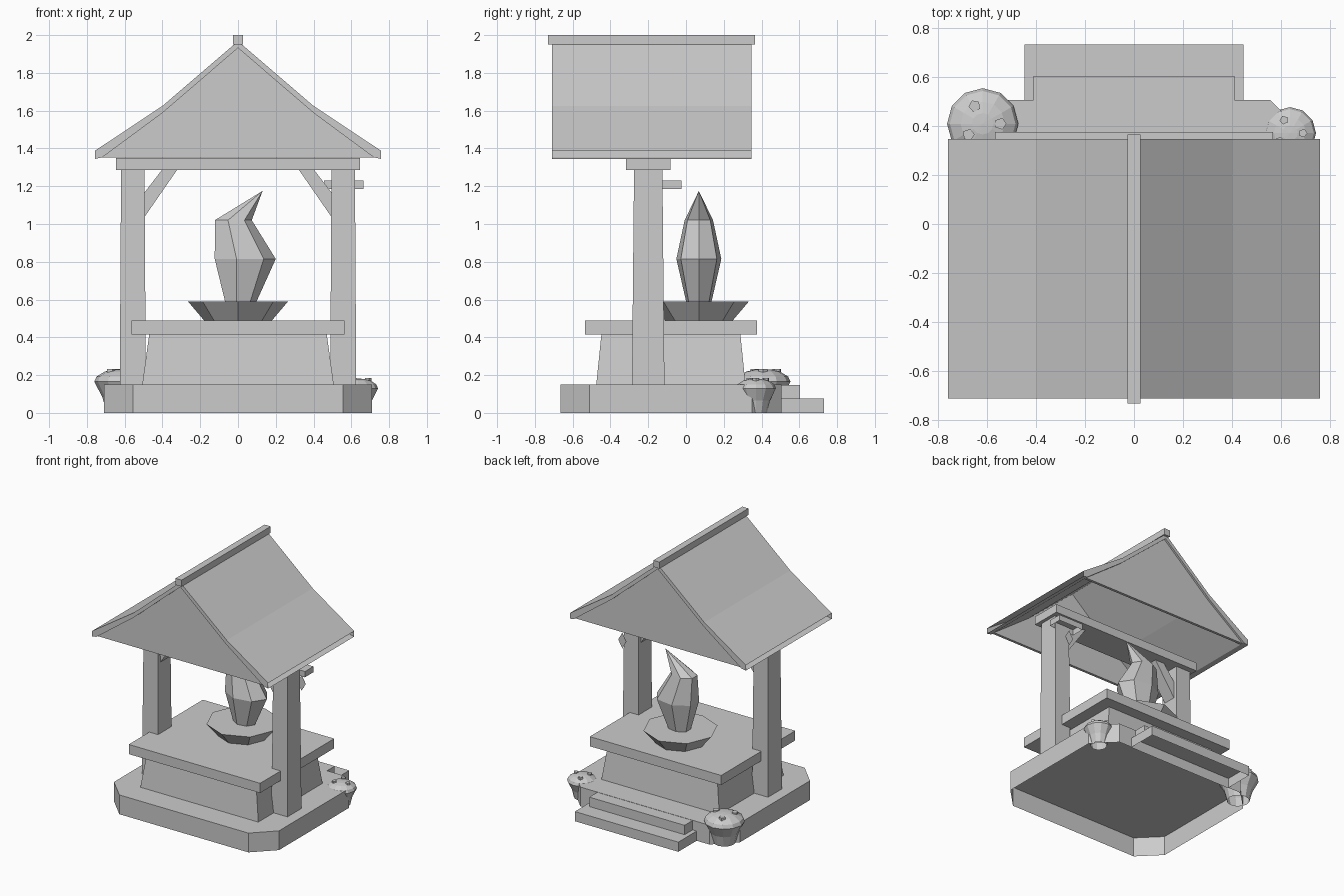
import bpy, bmesh, math

if "Cube" in bpy.data.objects:
    bpy.data.objects.remove(bpy.data.objects["Cube"], do_unlink=True)

stone = bpy.data.materials.new("light_grey")
stone.use_nodes = True
stone.diffuse_color = (0.6, 0.6, 0.6, 1)
stone.node_tree.nodes["Principled BSDF"].inputs["Base Color"].default_value = (0.6, 0.6, 0.6, 1)


def skin(name, loops, floor=True, gaps=()):
    """Join matching point loops with side faces and cap the ends."""
    bm = bmesh.new()
    loops = [[bm.verts.new(p) for p in loop] for loop in loops]
    count = len(loops[0])
    for low, high in zip(loops, loops[1:]):
        for i in range(count):
            if i not in gaps:
                j = (i + 1) % count
                bm.faces.new((low[i], low[j], high[j], high[i]))
    if floor:
        bm.faces.new(loops[0][::-1])
    bm.faces.new(loops[-1])
    bmesh.ops.remove_doubles(bm, verts=bm.verts, dist=0.0005)
    bmesh.ops.recalc_face_normals(bm, faces=bm.faces)
    mesh = bpy.data.meshes.new(name)
    bm.to_mesh(mesh)
    bm.free()
    mesh.materials.append(stone)
    bpy.context.collection.objects.link(bpy.data.objects.new(name, mesh))


def loft(name, rings, seg, phase=0.0, floor=True):
    """Stacked polygon rings given as (cx, cy, rx, ry, z)."""
    angles = [phase + math.tau * i / seg for i in range(seg)]
    skin(name, [[(cx + rx * math.cos(a), cy + ry * math.sin(a), z) for a in angles]
                for cx, cy, rx, ry, z in rings], floor)


def block(name, cx, cy, z0, z1, bottom, top=None, floor=True):
    """Box, tapered when the half sizes at the top differ."""
    r = math.sqrt(2)
    rings = [(cx, cy, h[0] * r, h[1] * r, z) for h, z in ((bottom, z0), (top or bottom, z1))]
    loft(name, rings, 4, math.pi / 4, floor)


def prism(name, points, y0, y1, gaps=()):
    """Extrude an x-z profile along y."""
    skin(name, [[(x, y, z) for x, z in points] for y in (y0, y1)], gaps=gaps)


# Plinth with cut corners and the back steps, all open underneath
W, F, B, C = 0.71, -0.665, 0.505, 0.155
plan = [(-W, F + C), (-W + C, F), (W - C, F), (W, F + C),
        (W, B - C), (W - C, B), (C - W, B), (-W, B - C)]
skin("plinth", [[(x, y, z) for x, y in plan] for z in (0, 0.15)], floor=False)
block("lower_step", 0, 0.615, 0, 0.075, (0.445, 0.115), floor=False)
block("upper_step", 0, 0.545, 0.075, 0.148, (0.41, 0.058), floor=False)

# Altar
block("altar_body", 0, -0.08, 0.15, 0.415, (0.507, 0.395), (0.47, 0.368), floor=False)
block("altar_slab", 0, -0.08, 0.415, 0.49, (0.565, 0.455))

# Bowl and the crooked crystal flame
Y = 0.068
loft("bowl", [(0, Y, 0.18, 0.18, 0.49), (0, Y, 0.265, 0.265, 0.59)], 8)
loft("flame", [(0.01, Y, 0.086, 0.068, 0.585), (0.03, Y, 0.17, 0.122, 0.815),
               (-0.03, Y, 0.103, 0.077, 1.02), (0.13, Y, 0, 0, 1.175)], 7)

# Posts, braces and beam
for side, word in ((-1, "right"), (1, "left")):
    block(word + "_post", side * 0.557, -0.2, 0.15, 1.29, (0.069, 0.086), (0.062, 0.075), floor=False)
    prism(word + "_brace", [(side * x, z) for x, z in
          ((0.5, 1.16), (0.5, 1.03), (0.32, 1.29), (0.4, 1.29))], -0.25, -0.15)
block("beam", 0, -0.2, 1.285, 1.35, (0.645, 0.117))

# Small bracket with a hanging charm
block("bracket", 0.56, -0.075, 1.185, 1.23, (0.105, 0.052), floor=False)
prism("charm", [(0.57, 1.02), (0.605, 1.08), (0.57, 1.14), (0.535, 1.08)], -0.033, -0.031)

# Roof shell with open eaves, gable panels and ridge cap
right_outer = [(0.4, 1.625), (0.757, 1.388), (0.757, 1.345)]
right_inner = [(0.72, 1.352), (0.4, 1.588)]
flip = lambda pts: [(-x, z) for x, z in reversed(pts)]
under = right_inner + [(0, 1.932)] + flip(right_inner)
prism("roof", [(0, 1.968)] + right_outer + under + flip(right_outer), -0.71, 0.347, gaps=(2, 9))
prism("front_gable", under, -0.695, -0.675)
prism("back_gable", under, 0.312, 0.332)
block("ridge_cap", 0, -0.183, 1.95, 2.0, (0.026, 0.547))


# Mushrooms with a tapered foot and raised spots on the caps
def mushroom(name, x, y, r, rim, top):
    h = top - rim
    foot = [(0.55, 0), (0.7, 0.5), (1, 1)]
    cap = [(1, 0), (0.92, 0.4), (0.62, 0.8), (0.3, 0.96), (0, 1)]
    loft(name + "_foot", [(x, y, r * a, r * a, rim * b) for a, b in foot], 12, floor=False)
    loft(name + "_cap", [(x, y, r * a, r * a, rim + h * b) for a, b in cap], 12, floor=False)
    for i, (turn, out, lift) in enumerate(((2.0, 0.55, 0.84), (0.0, 0.5, 0.87), (3.8, 0.5, 0.87))):
        sx, sy = x + r * out * math.cos(turn), y + r * out * math.sin(turn)
        z, s = rim + h * lift, r * 0.17
        loft(f"{name}_spot_{i + 1}", [(sx, sy, s, s, z - 0.015), (sx, sy, s, s, z + 0.01)], 5, turn)


mushroom("large_mushroom", -0.616, 0.408, 0.145, 0.165, 0.232)
mushroom("small_mushroom", 0.635, 0.37, 0.106, 0.13, 0.182)
